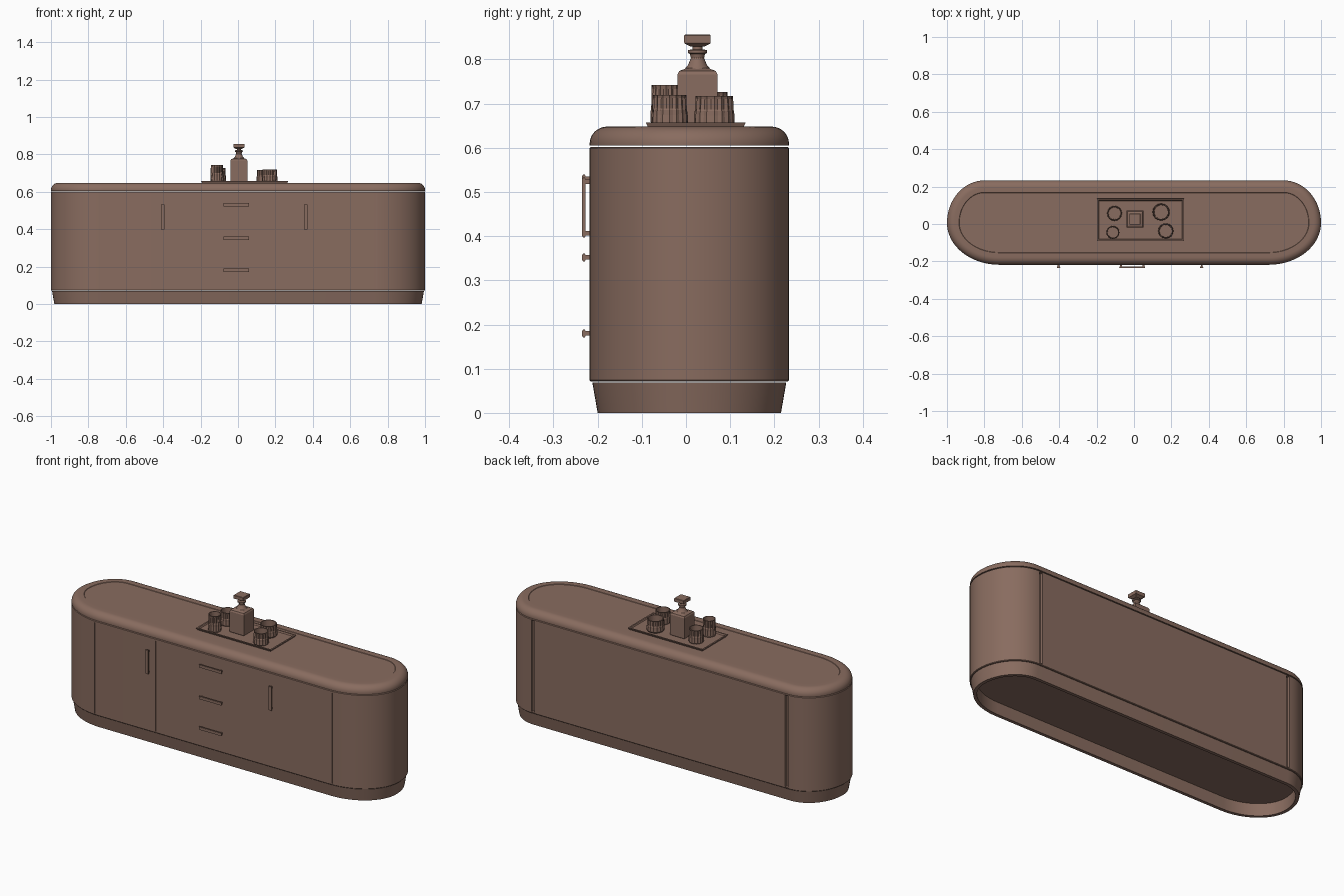
import bpy, bmesh
from math import sin, cos, pi, radians, sqrt

cube = bpy.data.objects.get("Cube")
if cube:
    bpy.data.objects.remove(cube)

brown = bpy.data.materials.new("warm brown")
brown.use_nodes = True
COLOUR = (0.25, 0.15, 0.115, 1)
brown.diffuse_color = COLOUR
brown.node_tree.nodes["Principled BSDF"].inputs["Base Color"].default_value = COLOUR


def finish(name, bm, smooth=True):
    bmesh.ops.recalc_face_normals(bm, faces=bm.faces)
    mesh = bpy.data.meshes.new(name)
    bm.to_mesh(mesh)
    bm.free()
    mesh.materials.append(brown)
    obj = bpy.data.objects.new(name, mesh)
    bpy.context.collection.objects.link(obj)
    if smooth:
        bpy.ops.object.select_all(action='DESELECT')
        obj.select_set(True)
        bpy.context.view_layer.objects.active = obj
        bpy.ops.object.shade_smooth_by_angle(angle=radians(30))
    return obj


def loft(name, rings, caps=True, smooth=True):
    """Skin a stack of rings; caps=False joins the last ring to the first."""
    bm = bmesh.new()
    loops = [[bm.verts.new(p) for p in ring] for ring in rings]
    pairs = list(zip(loops, loops[1:]))
    if caps:
        bm.faces.new(loops[0])
        bm.faces.new(loops[-1])
    else:
        pairs.append((loops[-1], loops[0]))
    for a, b in pairs:
        for i in range(len(a)):
            j = (i + 1) % len(a)
            bm.faces.new((a[i], a[j], b[j], b[i]))
    return finish(name, bm, smooth)


def outline(inset, z, steps=16):
    """Cabinet plan: gentle curves at the front, tighter ones at the back."""
    pts = []
    corners = [(1, 0.80, 0), (-1, 0.80, 1), (-1, 0.72, 2), (1, 0.72, 3)]
    for side, cx, quarter in corners:
        ry = (0.227 if quarter < 2 else 0.224) - inset
        rx = 1 - cx - inset
        for i in range(steps + 1):
            if i == 0 and quarter in (0, 2):
                continue
            a = (quarter + i / steps) * pi / 2
            pts.append((side * cx + rx * cos(a), 0.006 + ry * sin(a), z))
    return pts


def box(name, lo, hi, bevel=0.0):
    bm = bmesh.new()
    bmesh.ops.create_cube(bm, size=1)
    for v in bm.verts:
        v.co = [(l + h) / 2 + c * (h - l) for l, h, c in zip(lo, hi, v.co)]
    if bevel:
        bmesh.ops.bevel(bm, geom=bm.edges[:], offset=bevel, segments=2, affect='EDGES')
    return finish(name, bm, bevel > 0)


def polygon(x, y, z, radius, sides, turn=0.0, flute=0.0):
    """Ring of points; flute pulls in every other point."""
    return [(x + (radius - flute * (i % 2)) * cos(2 * pi * i / sides + turn),
             y + (radius - flute * (i % 2)) * sin(2 * pi * i / sides + turn), z)
            for i in range(sides)]


# Hollow plinth, leaning in towards the floor
loft("plinth", [outline(i, z) for i, z in
                [(0.006, 0.069), (0.018, 0), (0.036, 0), (0.036, 0.069)]], caps=False)

# Cabinet body with grooves between the doors and beside the back panel
body = loft("cabinet_body", [outline(i, z) for i, z in
                             [(0.003, 0.071), (0, 0.074), (0, 0.599), (0.003, 0.602)]])


def cut(name, lo, hi):
    cutter = box(name, lo, hi)
    cutter.hide_render = True
    cutter.hide_viewport = True
    mod = body.modifiers.new(name, 'BOOLEAN')
    mod.operation = 'DIFFERENCE'
    mod.solver = 'EXACT'
    mod.object = cutter


for n, x in enumerate((-0.74, -0.36, 0.34, 0.74)):
    cut(f"door_seam_cutter_{n}", (x - 0.002, -0.3, 0.08), (x + 0.002, -0.214, 0.59))
for n, side in enumerate((-1, 1)):
    x = side * 0.79
    cut(f"back_gap_cutter_{n}", (x - 0.009, 0.218, 0.08), (x + 0.009, 0.3, 0.595))

# Worktop with a rounded rim and a shallow inlaid surface
rim = [(0, 0.605), (0, 0.610)]
rim += [(0.04 * (1 - cos(a)), 0.610 + 0.038 * sin(a))
        for a in [k * pi / 16 for k in range(1, 9)]]
rim += [(0.064, 0.648), (0.066, 0.646)]
loft("worktop", [outline(i, z) for i, z in rim])


# Handles: a bar on two short posts
def handle(name, x, z, half_x, half_z):
    box(name + "_bar", (x - half_x, -0.235, z - half_z),
        (x + half_x, -0.227, z + half_z), 0.002)
    for n, s in enumerate((-1, 1)):
        px = x + s * max(half_x - 0.01, 0)
        pz = z + s * max(half_z - 0.01, 0)
        box(f"{name}_post_{n}", (px - 0.005, -0.23, pz - 0.005),
            (px + 0.005, -0.215, pz + 0.005))


for n, z in enumerate((0.18, 0.352, 0.53)):
    handle(f"drawer_handle_{n}", -0.01, z, 0.07, 0.009)
handle("right_door_handle", -0.403, 0.465, 0.01, 0.068)
handle("left_door_handle", 0.362, 0.465, 0.01, 0.068)

# Serving tray with a raised lip
TRAY = 0.65
loft("tray", [[(0.035 + sx * (0.233 - i), 0.022 + sy * (0.113 - i), z)
               for sx, sy in ((-1, -1), (1, -1), (1, 1), (-1, 1))]
              for i, z in [(0.006, 0.645), (0, 0.657), (0.008, 0.657), (0.012, TRAY)]],
     smooth=False)

# Decanter: square bottle, round neck and square stopper
DX, DY = 0.005, 0.026


def square(half, z):
    return polygon(DX, DY, z, half * sqrt(2), 4, pi / 4)


loft("decanter_body", [square(h, z) for h, z in
                       [(0.043, TRAY), (0.045, 0.655), (0.045, 0.766),
                        (0.041, 0.774), (0.022, 0.781)]], smooth=False)
loft("decanter_neck", [polygon(DX, DY, z, r, 20) for r, z in
                       [(0.03, 0.777), (0.021, 0.788), (0.015, 0.803), (0.017, 0.812),
                        (0.022, 0.815), (0.022, 0.821), (0.011, 0.823), (0.011, 0.836)]])
loft("decanter_stopper", [square(h, z) for h, z in
                          [(0.016, 0.829), (0.029, 0.836), (0.03, 0.838),
                           (0.03, 0.854), (0.028, 0.856)]], smooth=False)


# Cut-glass tumblers: fluted sides, thick base, open top
def tumbler(name, x, y, radius, top):
    h = top - TRAY
    levels = [(0.9, 0, 0), (1, 0.1, 0.001), (1, 0.35, 0.004), (0.96, 0.5, 0.001),
              (0.95, 0.55, 0.004), (0.93, 0.9, 0.004), (0.93, 1, 0),
              (0.82, 1, 0), (0.8, 0.25, 0)]
    loft(name, [polygon(x, y, TRAY + h * t, radius * r, 32, flute=f)
                for r, t, f in levels], smooth=False)


tumbler("tumbler_front_right", -0.113, -0.045, 0.035, 0.742)
tumbler("tumbler_back_right", -0.104, 0.057, 0.04, 0.726)
tumbler("tumbler_back_left", 0.145, 0.064, 0.046, 0.717)
tumbler("tumbler_front_left", 0.17, -0.037, 0.041, 0.72)
